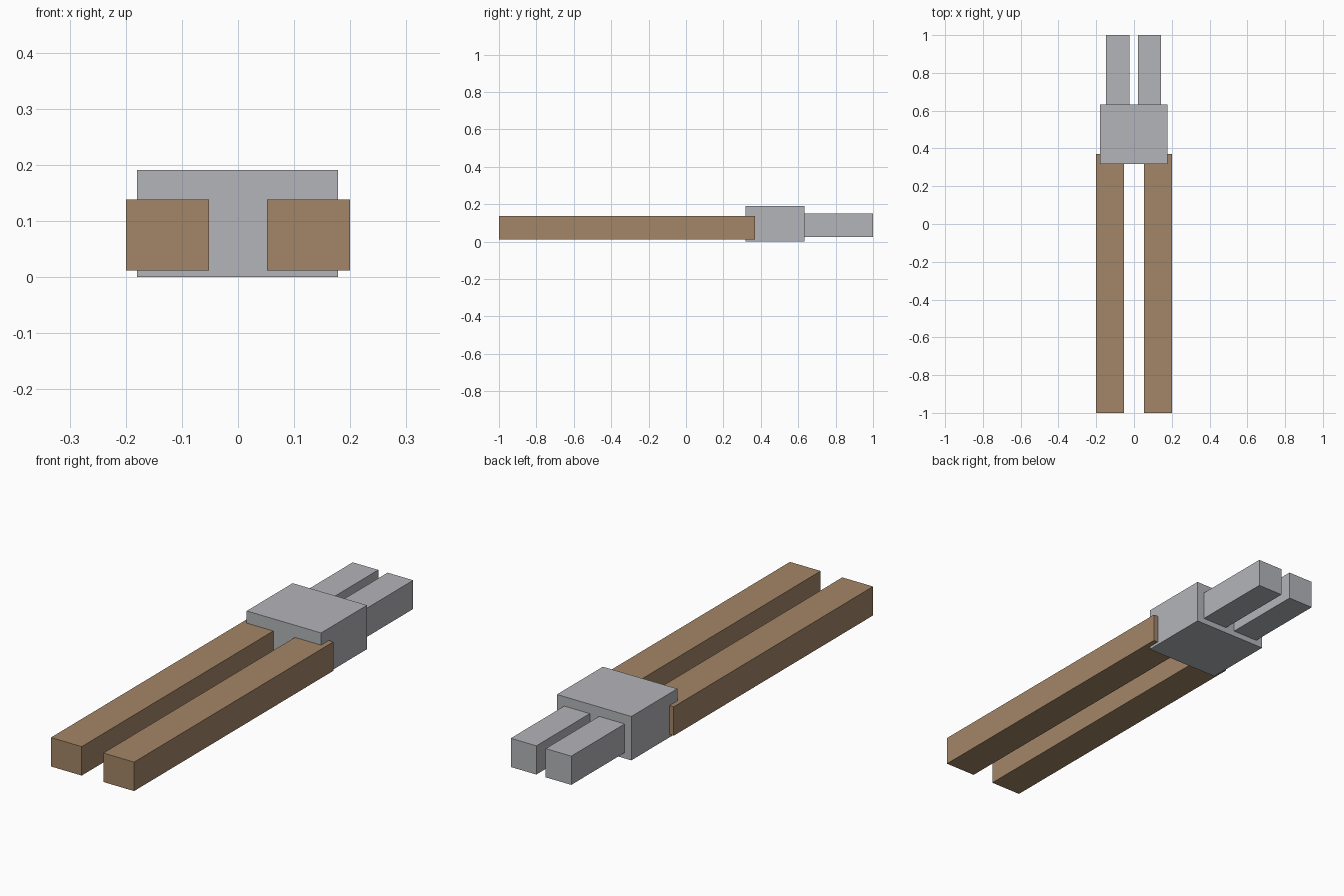
import bpy
from mathutils import Vector

cube = bpy.data.objects.get("Cube")
if cube:
    bpy.data.objects.remove(cube, do_unlink=True)


def material(name, color):
    mat = bpy.data.materials.new(name)
    mat.use_nodes = True
    mat.diffuse_color = color
    mat.node_tree.nodes["Principled BSDF"].inputs["Base Color"].default_value = color
    return mat


def box(name, low, high, mat):
    """Flat-sided block spanning two opposite corners."""
    low, high = Vector(low), Vector(high)
    bpy.ops.mesh.primitive_cube_add(size=1, location=(low + high) / 2)
    obj = bpy.context.object
    obj.name = name
    obj.scale = high - low
    bpy.ops.object.transform_apply(location=False, rotation=False, scale=True)
    obj.data.materials.append(mat)
    return obj


steel = material("steel grey", (0.456, 0.462, 0.485, 1))
wood = material("warm brown", (0.37, 0.235, 0.135, 1))

# Pair of long grips
for side, x0, x1 in (("left", 0.052, 0.2), ("right", -0.2, -0.052)):
    box(side + "_handle", (x0, -1, 0.012), (x1, 0.37, 0.138), wood)

# Central pivot block
box("pivot_head", (-0.18, 0.317, 0), (0.178, 0.633, 0.191), steel)

# Pair of jaws, set slightly off centre
for side, x0, x1 in (("left", 0.02, 0.143), ("right", -0.148, -0.025)):
    box(side + "_jaw", (x0, 0.62, 0.025), (x1, 1, 0.15), steel)
